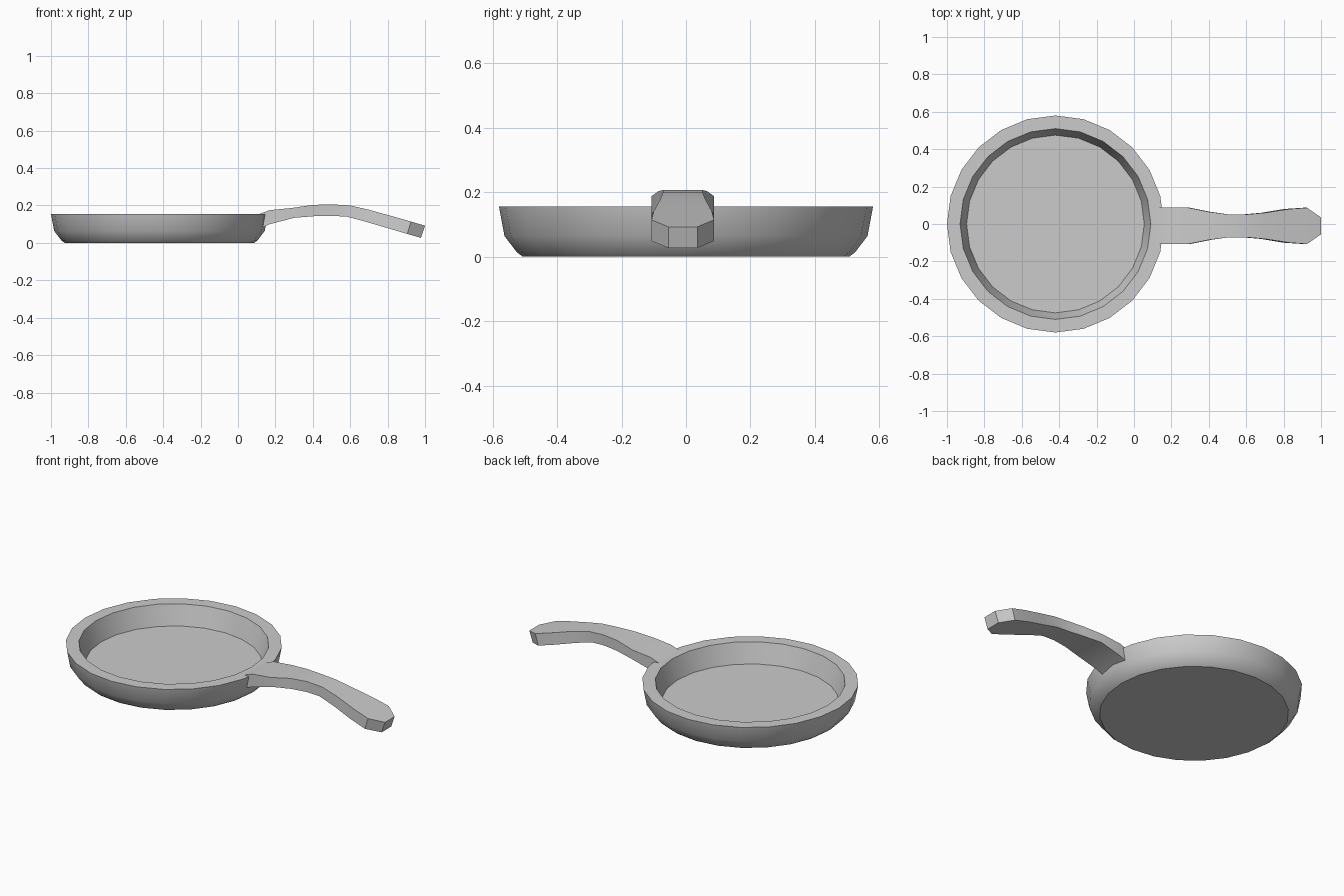
import bpy, bmesh
from math import sin, cos, pi, radians

if "Cube" in bpy.data.objects:
    bpy.data.objects.remove(bpy.data.objects["Cube"])


def skin(name, rings):
    """Bridge consecutive rings with quads, cap both ends, shade by angle."""
    bm = bmesh.new()
    loops = [[bm.verts.new(p) for p in ring] for ring in rings]
    n = len(loops[0])
    for a, b in zip(loops, loops[1:]):
        for i in range(n):
            j = (i + 1) % n
            bm.faces.new((a[i], a[j], b[j], b[i]))
    bm.faces.new(loops[0][::-1])
    bm.faces.new(loops[-1])
    bmesh.ops.recalc_face_normals(bm, faces=bm.faces)
    mesh = bpy.data.meshes.new(name)
    bm.to_mesh(mesh)
    bm.free()
    obj = bpy.data.objects.new(name, mesh)
    bpy.context.collection.objects.link(obj)
    bpy.ops.object.select_all(action='DESELECT')
    obj.select_set(True)
    bpy.context.view_layer.objects.active = obj
    bpy.ops.object.shade_smooth_by_angle(angle=radians(35))
    return obj


# Pan bowl: 24-sided lathe, (radius, z) from underside over the rim to the floor
SIDES, CX = 24, -0.42
profile = [(0.507, 0.0), (0.525, 0.014), (0.563, 0.064), (0.58, 0.155),
           (0.51, 0.155), (0.475, 0.04)]
skin("pan_bowl", [[(CX + r * cos(2 * pi * i / SIDES), r * sin(2 * pi * i / SIDES), z)
                   for i in range(SIDES)] for r, z in profile])

# Handle: rectangular sections (top x, top z, bottom x, bottom z, half width)
# rooted inside the wall, waisted in the middle, chamfered at the tip
HY = -0.01
stations = [(0.11, 0.153, 0.11, 0.074, 0.097),
            (0.17, 0.175, 0.17, 0.100, 0.097),
            (0.29, 0.187, 0.30, 0.134, 0.097),
            (0.40, 0.203, 0.41, 0.143, 0.075),
            (0.50, 0.206, 0.50, 0.144, 0.062),
            (0.60, 0.200, 0.58, 0.141, 0.061),
            (0.70, 0.177, 0.68, 0.114, 0.070),
            (0.83, 0.141, 0.80, 0.079, 0.090),
            (0.925, 0.114, 0.905, 0.048, 0.097),
            (1.0, 0.092, 0.978, 0.027, 0.045)]
skin("handle", [[(xt, HY - w, zt), (xt, HY + w, zt), (xb, HY + w, zb), (xb, HY - w, zb)]
                for xt, zt, xb, zb, w in stations])
